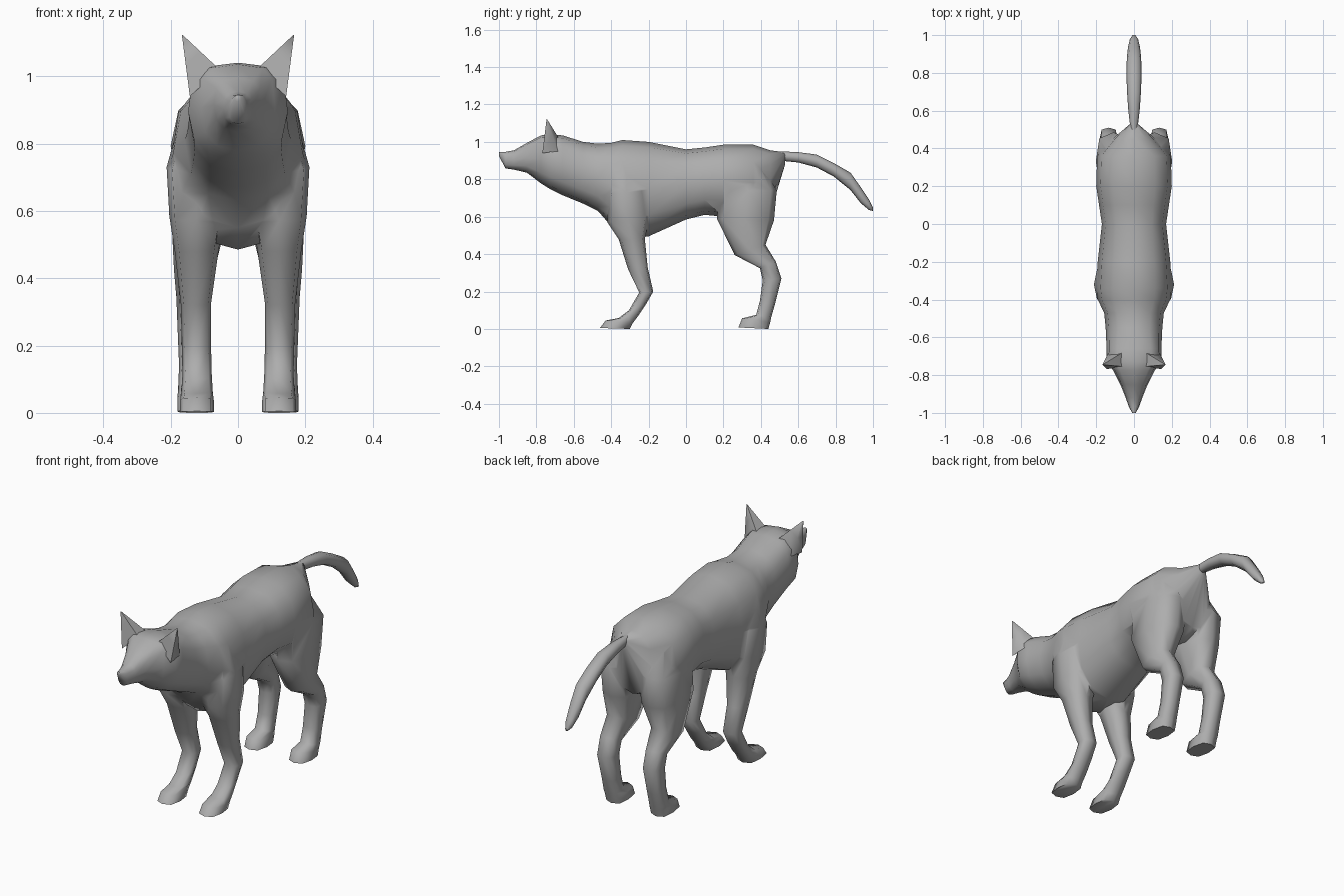
import bpy, bmesh, math
from mathutils import Vector

grey = bpy.data.materials.new("fur_grey")
grey.diffuse_color = (0.42, 0.42, 0.42, 1)


def loft(name, rings):
    """Closed skin through a list of equal-length point rings."""
    bm = bmesh.new()
    loops = [[bm.verts.new(p) for p in r] for r in rings]
    n = len(loops[0])
    for a, b in zip(loops, loops[1:]):
        for i in range(n):
            j = (i + 1) % n
            bm.faces.new((a[i], a[j], b[j], b[i]))
    bm.faces.new(loops[0])
    bm.faces.new(loops[-1])
    bmesh.ops.recalc_face_normals(bm, faces=bm.faces)
    me = bpy.data.meshes.new(name)
    bm.to_mesh(me)
    bm.free()
    me.materials.append(grey)
    ob = bpy.data.objects.new(name, me)
    bpy.context.collection.objects.link(ob)
    return ob


def oval(n, power, top=None):
    """Unit rounded-box outline, optionally boxier on its upper half."""
    pts = []
    for i in range(n):
        a = 2 * math.pi * i / n
        c, s = math.cos(a), math.sin(a)
        p = top if top and s > 0.01 else power
        pts.append((math.copysign(abs(c) ** p, c), math.copysign(abs(s) ** p, s)))
    return pts


def trunk(name, sections, n=12, power=0.85):
    """Sections: y, top z, bottom z, half width, optional upper boxiness."""
    return loft(name, [[(w * u, y, (t + b) / 2 + (t - b) / 2 * v) for u, v in oval(n, power, *top)]
                       for y, t, b, w, *top in sections])


def limb(name, sections, side):
    """Sections: front y, front z, back y, back z, inner x, outer x."""
    rings = []
    for fy, fz, by, bz, xi, xo in sections:
        ring = []
        for u, v in oval(8, 0.65):
            k = (1 + v) / 2
            ring.append((side * ((xi + xo) / 2 + (xo - xi) / 2 * u),
                         fy + (by - fy) * k, fz + (bz - fz) * k))
        rings.append(ring)
    return loft(name, rings)


def smooth(ob, angle=75):
    bpy.ops.object.select_all(action='DESELECT')
    ob.select_set(True)
    bpy.context.view_layer.objects.active = ob
    bpy.ops.object.shade_smooth_by_angle(angle=math.radians(angle))


# Head, neck and torso
body = trunk("body", [
    (-1.00, 0.945, 0.925, 0.010), (-0.965, 0.947, 0.858, 0.028),
    (-0.92, 0.955, 0.852, 0.044), (-0.85, 0.995, 0.835, 0.072, 0.75),
    (-0.775, 1.035, 0.778, 0.110, 0.6), (-0.73, 1.04, 0.75, 0.148, 0.6),
    (-0.66, 1.035, 0.715, 0.145, 0.7), (-0.55, 1.00, 0.67, 0.150),
    (-0.47, 0.99, 0.63, 0.158), (-0.40, 0.995, 0.55, 0.192),
    (-0.34, 1.01, 0.485, 0.200), (-0.20, 1.00, 0.495, 0.192),
    (0.00, 0.96, 0.585, 0.170), (0.10, 0.97, 0.61, 0.185),
    (0.20, 0.985, 0.60, 0.200), (0.36, 0.985, 0.58, 0.195),
    (0.45, 0.955, 0.62, 0.115), (0.53, 0.945, 0.88, 0.020)])

FRONT = [
    (-0.37, 0.90, -0.26, 0.90, 0.05, 0.165), (-0.42, 0.72, -0.22, 0.74, 0.05, 0.212),
    (-0.42, 0.57, -0.195, 0.60, 0.04, 0.204), (-0.36, 0.48, -0.22, 0.48, 0.058, 0.188),
    (-0.31, 0.32, -0.205, 0.33, 0.08, 0.170), (-0.25, 0.195, -0.175, 0.20, 0.08, 0.167),
    (-0.305, 0.10, -0.215, 0.13, 0.078, 0.165), (-0.36, 0.058, -0.255, 0.07, 0.075, 0.168),
    (-0.43, 0.045, -0.285, 0.03, 0.072, 0.172), (-0.46, 0.005, -0.30, 0.0, 0.072, 0.172)]
REAR = [
    (0.22, 0.89, 0.40, 0.89, 0.03, 0.150), (0.18, 0.74, 0.485, 0.74, 0.015, 0.202),
    (0.165, 0.59, 0.47, 0.58, 0.03, 0.198), (0.26, 0.395, 0.425, 0.45, 0.07, 0.190),
    (0.395, 0.325, 0.48, 0.36, 0.085, 0.183), (0.41, 0.26, 0.51, 0.27, 0.088, 0.180),
    (0.395, 0.15, 0.475, 0.13, 0.09, 0.175), (0.375, 0.075, 0.455, 0.06, 0.088, 0.178),
    (0.30, 0.057, 0.45, 0.035, 0.082, 0.18), (0.28, 0.008, 0.44, 0.0, 0.082, 0.18)]

# Legs, fused into the body so no inner walls remain
for table in (FRONT, REAR):
    for side in (1, -1):
        leg = limb("leg", table, side)
        mod = body.modifiers.new("fuse", 'BOOLEAN')
        mod.operation = 'UNION'
        mod.solver = 'EXACT'
        mod.object = leg
        bpy.context.view_layer.objects.active = body
        bpy.ops.object.modifier_apply(modifier=mod.name)
        bpy.data.objects.remove(leg)
smooth(body)

# Tail
tail = trunk("tail", [
    (0.50, 0.95, 0.90, 0.018), (0.60, 0.945, 0.89, 0.030),
    (0.70, 0.932, 0.863, 0.037), (0.79, 0.887, 0.815, 0.040),
    (0.88, 0.835, 0.742, 0.038), (0.935, 0.757, 0.672, 0.032),
    (0.978, 0.692, 0.636, 0.022), (1.00, 0.648, 0.630, 0.008)], n=8)
smooth(tail)

# Pointed ears
for label, s in (("right", 1), ("left", -1)):
    base = [(0.055, -0.755, 1.02), (0.143, -0.768, 0.94), (0.138, -0.685, 0.95), (0.06, -0.68, 1.02)]
    tip = Vector((0.167, -0.745, 1.125))
    rings = [[(s * (p[0] + (tip.x - p[0]) * k), p[1] + (tip.y - p[1]) * k, p[2] + (tip.z - p[2]) * k)
              for p in base] for k in (0, 0.5, 0.98)]
    smooth(loft(label + "_ear", rings), 85)
